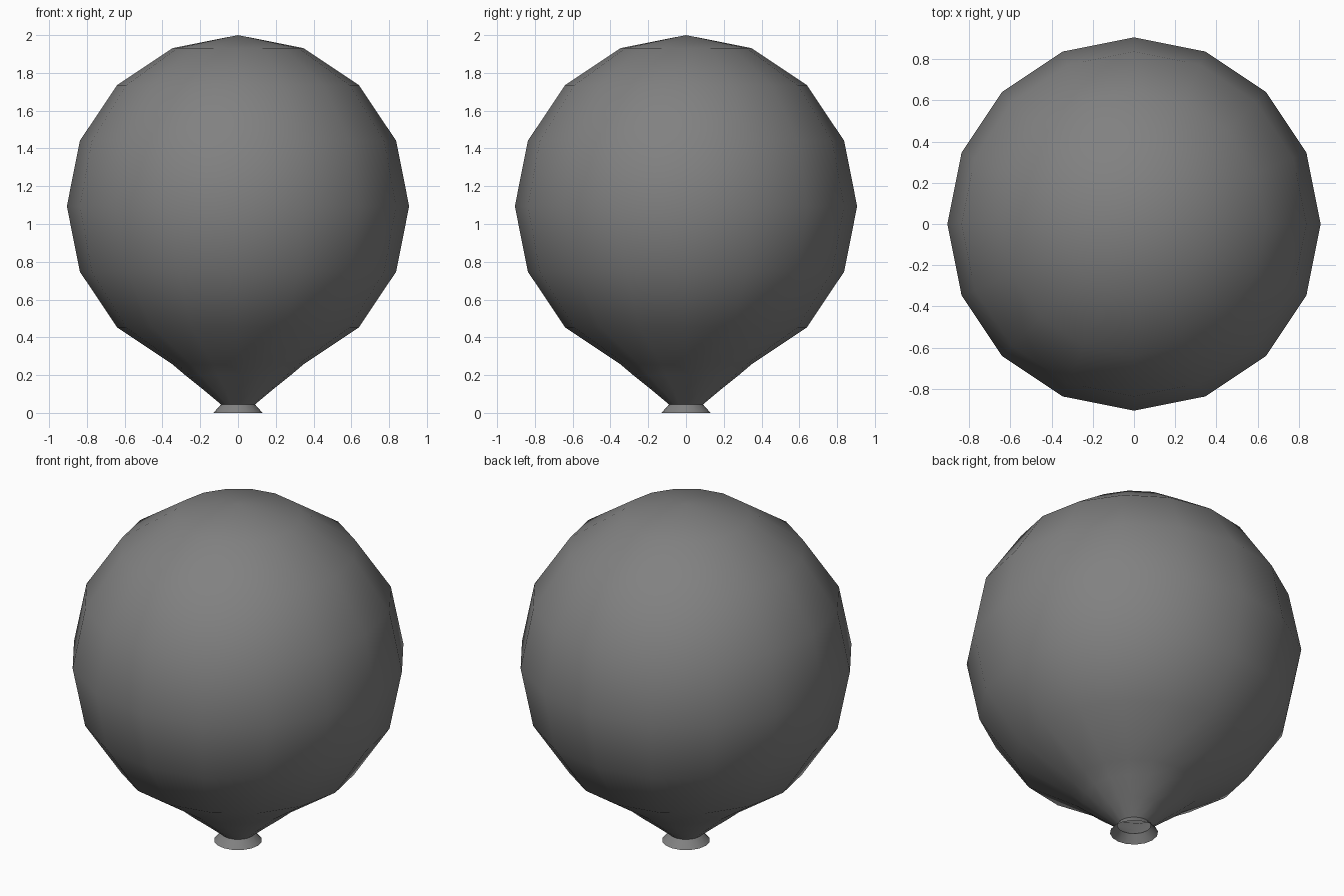
import bpy, math

if "Cube" in bpy.data.objects:
    bpy.data.objects.remove(bpy.data.objects["Cube"])

SEG = 16
R, CZ = 0.906, 1.094

# Dark grey rubber
rubber = bpy.data.materials.new("dark_rubber")
rubber.diffuse_color = (0.22, 0.22, 0.22, 1)
rubber.use_nodes = True
rubber.node_tree.nodes["Principled BSDF"].inputs["Base Color"].default_value = rubber.diffuse_color


def lathe(name, profile, top_z=None):
    # Revolve (radius, z) points around z, optionally closing onto a pole
    verts = [(r * math.cos(2 * math.pi * i / SEG), r * math.sin(2 * math.pi * i / SEG), z)
             for r, z in profile for i in range(SEG)]
    faces = []
    for j in range(len(profile) - 1):
        for i in range(SEG):
            k = (i + 1) % SEG
            faces.append((j * SEG + i, j * SEG + k, (j + 1) * SEG + k, (j + 1) * SEG + i))
    if top_z is not None:
        verts.append((0, 0, top_z))
        base = (len(profile) - 1) * SEG
        faces += [(base + i, base + (i + 1) % SEG, len(verts) - 1) for i in range(SEG)]
    mesh = bpy.data.meshes.new(name)
    mesh.from_pydata(verts, [], faces)
    mesh.shade_smooth()
    mesh.materials.append(rubber)
    obj = bpy.data.objects.new(name, mesh)
    bpy.context.collection.objects.link(obj)
    return obj


# Balloon skin: tapered neck, then sphere rings up to the pole
neck = [(0.09, 0.045), (0.18, 0.12), (0.28, 0.2)]
sphere = [(R * math.sin(math.radians(a)), CZ - R * math.cos(math.radians(a)))
          for a in [22.5 * n for n in range(1, 8)]]
lathe("balloon_body", neck + sphere, CZ + R)

# Flared open mouth below the neck
lathe("balloon_mouth", [(0.13, 0.0), (0.09, 0.045)])
